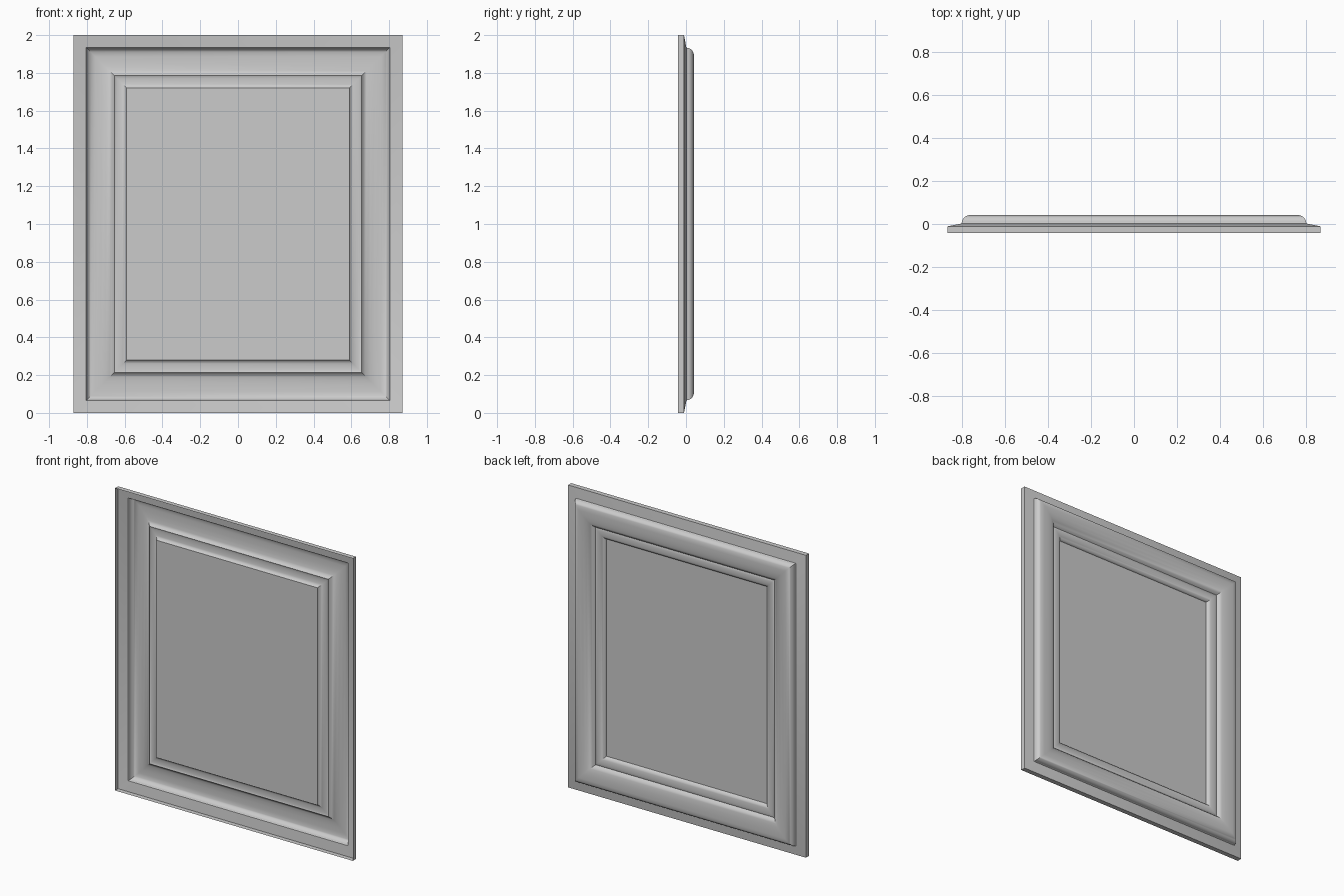
import bpy, bmesh, math

if "Cube" in bpy.data.objects:
    bpy.data.objects.remove(bpy.data.objects["Cube"])

HALF_W, HEIGHT = 0.87, 2.0


def corners(bm, inset, y):
    """Rectangle of four verts, inset equally from the outer border."""
    x = HALF_W - inset
    return [bm.verts.new(p) for p in ((-x, y, inset), (-x, y, HEIGHT - inset),
                                      (x, y, HEIGHT - inset), (x, y, inset))]


def ring_sheet(name, profile, cap=False):
    """Sweep an (inset, y) profile round the rectangle with mitred corners."""
    bm = bmesh.new()
    loops = [corners(bm, i, y) for i, y in profile]
    for a, b in zip(loops, loops[1:]):
        for k in range(4):
            n = (k + 1) % 4
            bm.faces.new((a[k], a[n], b[n], b[k]))
    if cap:
        bm.faces.new(loops[-1])
    mesh = bpy.data.meshes.new(name)
    bm.to_mesh(mesh)
    bm.free()
    obj = bpy.data.objects.new(name, mesh)
    bpy.context.collection.objects.link(obj)
    bpy.ops.object.select_all(action='DESELECT')
    obj.select_set(True)
    bpy.context.view_layer.objects.active = obj
    bpy.ops.object.shade_smooth_by_angle(angle=math.radians(32))
    return obj


def arc(cx, cy, rx, ry, a0, a1, n=8):
    """Points on an elliptical arc, angles in degrees."""
    return [(cx + rx * math.cos(math.radians(a0 + (a1 - a0) * i / n)),
             cy + ry * math.sin(math.radians(a0 + (a1 - a0) * i / n)))
            for i in range(n + 1)]


# Thin pressed border: side wall and gently sloped rim, open to the front
ring_sheet("outer_rim", [(0, -0.043), (0, -0.011), (0.065, 0.002), (0.068, 0.008)])

# Wide rounded moulding with a steep inner step
moulding = arc(0.115, 0.008, 0.047, 0.035, 180, 90)
moulding += [(0.145, 0.042), (0.17, 0.038), (0.19, 0.031), (0.203, 0.023), (0.211, 0.014), (0.215, 0.009)]
ring_sheet("wide_moulding", moulding)

# Small bead falling to the recessed panel
bead = [(0.215, 0.009)] + arc(0.235, -0.012, 0.046, 0.025, 110, 0)
ring_sheet("inner_bead", bead)

# Flat centre panel
ring_sheet("centre_panel", [(0.281, -0.012)], cap=True)
